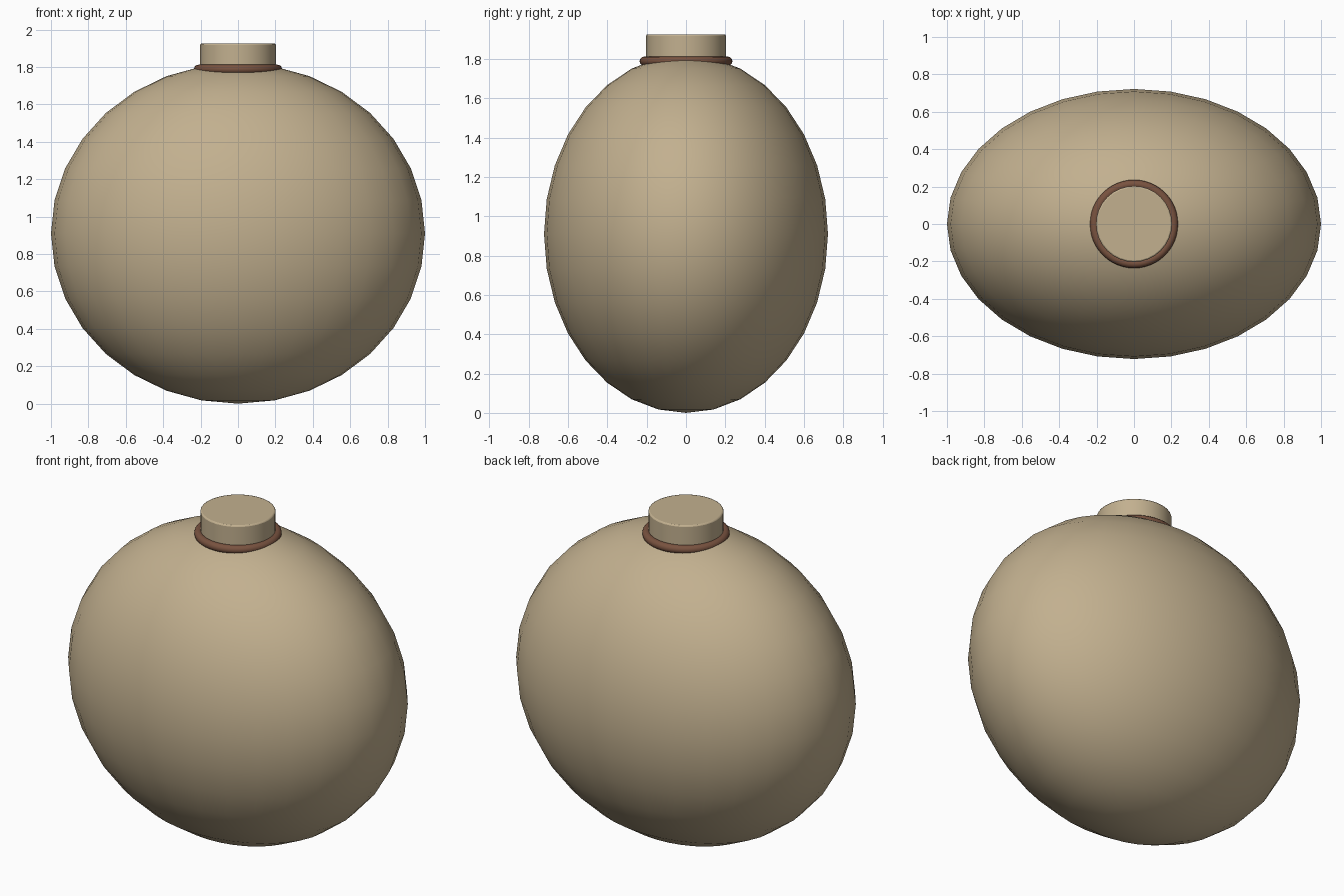
import bpy
import math

cube = bpy.data.objects.get("Cube")
if cube:
    bpy.data.objects.remove(cube, do_unlink=True)


def material(name, rgb):
    mat = bpy.data.materials.new(name)
    mat.use_nodes = True
    color = (*rgb, 1.0)
    mat.diffuse_color = color
    mat.node_tree.nodes["Principled BSDF"].inputs["Base Color"].default_value = color
    return mat


def finish(name, mat):
    obj = bpy.context.object
    obj.name = name
    obj.data.materials.append(mat)
    bpy.ops.object.shade_smooth_by_angle(angle=math.radians(40))
    return obj


tan = material("tan_hide", (0.54, 0.434, 0.275))
brown = material("brown_leather", (0.19, 0.085, 0.05))

# Flattened round body
bpy.ops.mesh.primitive_uv_sphere_add(segments=32, ring_count=16, radius=1, location=(0, 0, 0.91))
bpy.context.object.scale = (1, 0.722, 0.91)
bpy.ops.object.transform_apply(location=False, rotation=False, scale=True)
finish("flask_body", tan)

# Short stopper rising from the top
bottom, top = 1.68, 1.925
bpy.ops.mesh.primitive_cylinder_add(vertices=32, radius=0.203, depth=top - bottom,
                                    location=(0, 0, (top + bottom) / 2))
stopper = finish("stopper", tan)
bevel = stopper.modifiers.new("soft_rim", "BEVEL")
bevel.width = 0.008
bevel.segments = 2
bevel.limit_method = "ANGLE"

# Leather ring around the stopper
bpy.ops.mesh.primitive_torus_add(major_segments=48, minor_segments=12, major_radius=0.212,
                                 minor_radius=0.024, location=(0, 0, 1.788))
finish("neck_ring", brown)
